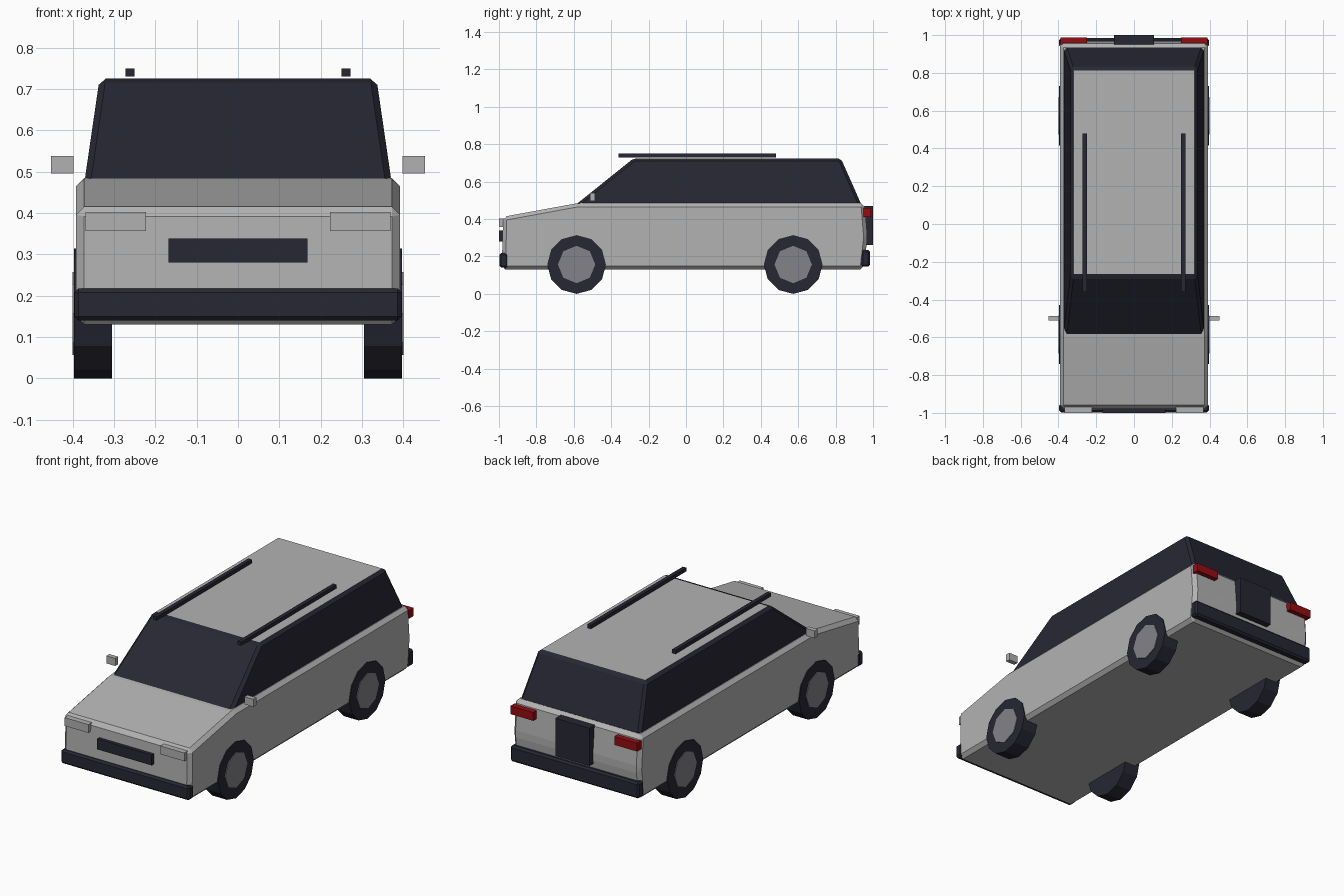
import bpy, bmesh, math
from mathutils import Matrix

if "Cube" in bpy.data.objects:
    bpy.data.objects.remove(bpy.data.objects["Cube"])


def material(name, rgb):
    m = bpy.data.materials.new(name)
    m.diffuse_color = (*rgb, 1)
    m.use_nodes = True
    m.node_tree.nodes["Principled BSDF"].inputs["Base Color"].default_value = m.diffuse_color
    return m


SILVER = material("silver paint", (0.45, 0.45, 0.45))
DARK = material("dark trim and glass", (0.02, 0.02, 0.034))
GREY = material("hubcap grey", (0.23, 0.23, 0.25))
RED = material("tail light red", (0.30, 0.004, 0.006))
LAMP = material("lamp and mirror silver", (0.44, 0.44, 0.44))


def finish(name, bm, *mats, bevel=0.0):
    if bevel:
        bmesh.ops.bevel(bm, geom=bm.edges[:], offset=bevel, segments=1,
                        affect='EDGES', profile=0.5)
    bmesh.ops.recalc_face_normals(bm, faces=bm.faces[:])
    me = bpy.data.meshes.new(name)
    bm.to_mesh(me)
    bm.free()
    for m in mats:
        me.materials.append(m)
    ob = bpy.data.objects.new(name, me)
    bpy.context.collection.objects.link(ob)
    return ob


def prism(name, profile, half, mat, bevel):
    """Side profile (y, z) extruded across the car's width."""
    bm = bmesh.new()
    left = bm.faces.new([bm.verts.new((-half, y, z)) for y, z in profile])
    ext = bmesh.ops.extrude_face_region(bm, geom=[left])
    for v in ext['geom']:
        if isinstance(v, bmesh.types.BMVert):
            v.co.x = half
    return finish(name, bm, mat, bevel=bevel)


def box(name, x, y, z, mat, bevel=0.0):
    """Box from (min, max) pairs."""
    bm = bmesh.new()
    bmesh.ops.create_cube(bm, size=1)
    for v in bm.verts:
        for i, (lo, hi) in enumerate((x, y, z)):
            v.co[i] = lo if v.co[i] < 0 else hi
    return finish(name, bm, mat, bevel=bevel)


def pair(name, x, y, z, mat):
    """The same box on both sides of the car."""
    box(name + "_right", x, y, z, mat)
    box(name + "_left", (-x[1], -x[0]), y, z, mat)


def disc(name, sides, radius, x0, x1, y, z, mat):
    """Cylinder along x, with a corner at the top."""
    bm = bmesh.new()
    bmesh.ops.create_cone(bm, cap_ends=True, segments=sides, radius1=radius,
                          radius2=radius, depth=abs(x1 - x0))
    bm.transform(Matrix.Translation(((x0 + x1) / 2, y, z)) @
                 Matrix.Rotation(math.pi / 2, 4, 'Y'))
    finish(name, bm, mat)


# Lower body with sloping bonnet
prism("body", [(-0.985, 0.13), (-0.978, 0.412), (-0.58, 0.485), (0.955, 0.485),
               (0.97, 0.30), (0.95, 0.13)], 0.392, SILVER, 0.02)

# Tapered cabin: all glass, with the flat roof painted silver
bm = bmesh.new()
bottom = [(-0.372, -0.595), (0.372, -0.595), (0.372, 0.94), (-0.372, 0.94)]
top = [(-0.335, -0.28), (0.335, -0.28), (0.335, 0.828), (-0.335, 0.828)]
lo = [bm.verts.new((x, y, 0.472)) for x, y in bottom]
hi = [bm.verts.new((x, y, 0.725)) for x, y in top]
bm.faces.new(lo)
bm.faces.new(hi)
for i in range(4):
    j = (i + 1) % 4
    bm.faces.new((lo[i], lo[j], hi[j], hi[i]))
cabin = finish("cabin", bm, DARK, SILVER, bevel=0.015)
for p in cabin.data.polygons:
    p.material_index = 1 if p.normal.z > 0.99 else 0

# Bumpers
box("front_bumper", (-0.396, 0.396), (-0.998, -0.95), (0.14, 0.218), DARK, 0.01)
box("rear_bumper", (-0.396, 0.396), (0.935, 0.984), (0.145, 0.235), DARK, 0.01)

# Grille and rear panel
box("grille", (-0.168, 0.168), (-1.0, -0.97), (0.28, 0.338), DARK)
box("rear_panel", (-0.105, 0.105), (0.95, 1.0), (0.26, 0.47), DARK)

# Lamps, mirrors and roof rails
pair("headlight", (0.222, 0.369), (-1.0, -0.965), (0.357, 0.403), LAMP)
pair("tail_light", (0.25, 0.39), (0.95, 0.988), (0.412, 0.458), RED)
pair("mirror", (0.398, 0.453), (-0.512, -0.486), (0.496, 0.538), LAMP)
pair("roof_rail", (0.25, 0.272), (-0.36, 0.48), (0.73, 0.75), DARK)

# Wheels
for end, y in (("front", -0.585), ("rear", 0.573)):
    for side, s in (("right", 1), ("left", -1)):
        disc(f"{end}_tyre_{side}", 12, 0.157, s * 0.305, s * 0.397, y, 0.157, DARK)
        disc(f"{end}_hubcap_{side}", 8, 0.1, s * 0.38, s * 0.401, y, 0.157, GREY)
